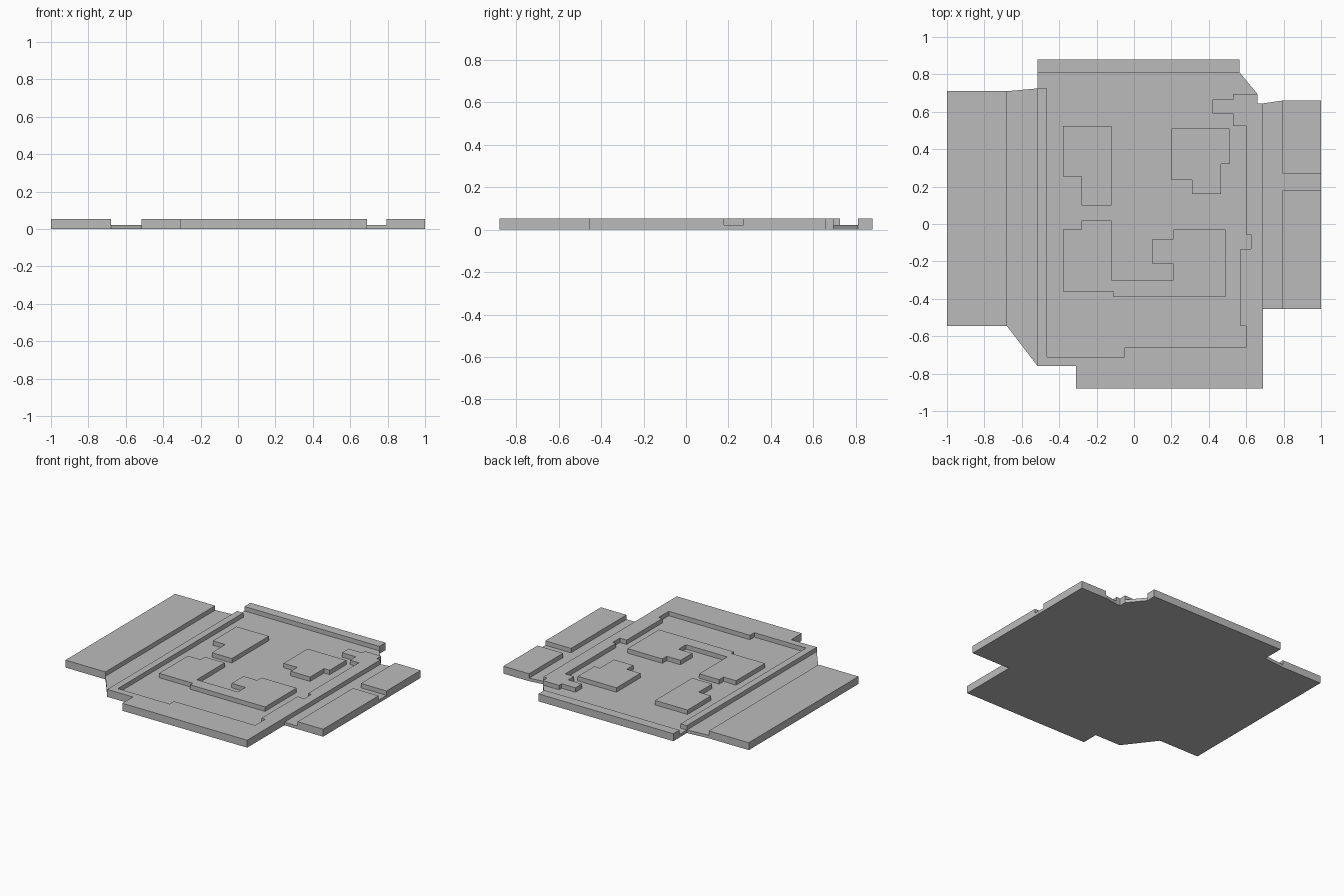
import bpy
import bmesh

cube = bpy.data.objects.get("Cube")
if cube:
    bpy.data.objects.remove(cube, do_unlink=True)

BASE_TOP = 0.022
RAISED_TOP = 0.054

# One plain grey for everything
grey = bpy.data.materials.new("plain_grey")
grey.use_nodes = True
colour = (0.5, 0.5, 0.5, 1)
grey.diffuse_color = colour
shader = next(n for n in grey.node_tree.nodes if n.type == 'BSDF_PRINCIPLED')
shader.inputs["Base Color"].default_value = colour


def slab(name, outline, bottom=BASE_TOP, top=RAISED_TOP):
    """Extrude a flat outline into a solid slab."""
    bm = bmesh.new()
    face = bm.faces.new([bm.verts.new((x, y, bottom)) for x, y in outline])
    result = bmesh.ops.extrude_face_region(bm, geom=[face], use_keep_orig=True)
    raised = [v for v in result["geom"] if isinstance(v, bmesh.types.BMVert)]
    bmesh.ops.translate(bm, verts=raised, vec=(0, 0, top - bottom))
    bmesh.ops.recalc_face_normals(bm, faces=bm.faces[:])
    mesh = bpy.data.meshes.new(name)
    bm.to_mesh(mesh)
    bm.free()
    mesh.materials.append(grey)
    obj = bpy.data.objects.new(name, mesh)
    bpy.context.collection.objects.link(obj)
    return obj


def steps(x, y, *turns):
    """Right-angled outline: each turn gives the next x, then the next y."""
    points = [(x, y)]
    for index, value in enumerate(turns):
        if index % 2 == 0:
            x = value
        else:
            y = value
        points.append((x, y))
    return points


def rectangle(left, right, front, back):
    return steps(left, front, right, back, left)


# Shared lines of the layout
left_edge, right_edge = -1, 1
left_step = -0.68
frame_left, frame_right = -0.515, 0.69
right_step = 0.795
front_edge, back_edge = -0.88, 0.88
left_front, left_back = -0.545, 0.71
right_front, right_back = -0.455, 0.66
frame_back = 0.725
frame_front = -0.76
strip_front, strip_right = 0.81, 0.565

# Thin base plate with the chamfered corners
base_outline = [
    (left_edge, left_front), (left_step, left_front),
    (frame_left, frame_front), (-0.31, frame_front),
    (-0.31, front_edge), (frame_right, front_edge),
    (frame_right, right_front), (right_edge, right_front),
    (right_edge, right_back), (right_step, right_back),
    (frame_right, 0.645), (0.66, 0.645), (0.66, 0.695),
    (strip_right, strip_front), (strip_right, back_edge),
    (frame_left, back_edge), (frame_left, frame_back),
    (left_step, left_back), (left_edge, left_back),
]
slab("base_plate", base_outline, bottom=0, top=BASE_TOP)

# Raised borders along the sides and back
slab("left_border", rectangle(left_edge, left_step, left_front, left_back))
slab("back_border", rectangle(frame_left, strip_right, strip_front, back_edge))
slab("right_front_border", rectangle(right_step, right_edge, right_front, 0.18))
slab("right_back_border", rectangle(right_step, right_edge, 0.27, right_back))

# Stepped frame around three sides of the middle
outer_side = steps(frame_left, frame_back, frame_left, frame_front,
                   -0.31, front_edge, frame_right, 0.645, 0.66, 0.695)[1:]
inner_side = steps(0.53, 0.695, 0.53, 0.665, 0.42, 0.59, 0.53, 0.525,
                   0.6, -0.055, 0.625, -0.135, 0.57, -0.545, 0.6, -0.66,
                   -0.05, -0.71, -0.465, frame_back)[1:]
slab("stepped_frame",
     [(frame_left, frame_back)] + outer_side + [(0.53, 0.695)] + inner_side)

# Raised blocks in the middle
slab("back_left_block",
     steps(-0.38, 0.525, -0.12, 0.1, -0.28, 0.255, -0.38))
slab("back_right_block",
     steps(0.2, 0.51, 0.51, 0.32, 0.465, 0.16, 0.31, 0.235, 0.2))
slab("front_block",
     steps(-0.28, 0.02, -0.12, -0.3, 0.21, -0.215, 0.1, -0.08, 0.21, -0.03,
           0.49, -0.39, -0.11, -0.36, -0.38, -0.03, -0.28))
